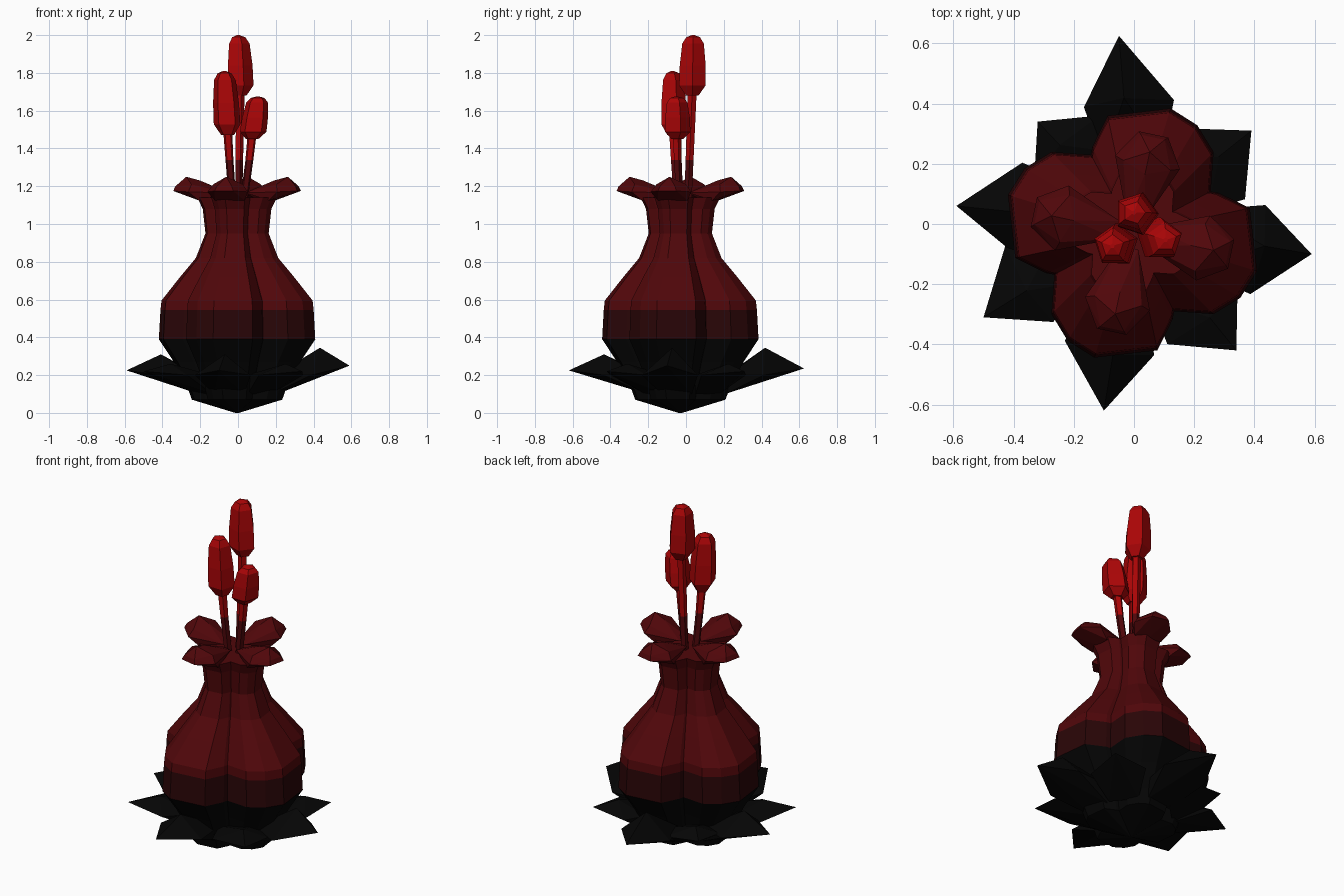
import bpy, bmesh
from math import cos, sin, radians, atan2, hypot, tau
from mathutils import Vector, Matrix

if "Cube" in bpy.data.objects:
    bpy.data.objects.remove(bpy.data.objects["Cube"])


def material(name, rgb):
    m = bpy.data.materials.new(name)
    m.use_nodes = True
    m.diffuse_color = (*rgb, 1)
    m.node_tree.nodes["Principled BSDF"].inputs["Base Color"].default_value = (*rgb, 1)
    return m


BLACK = material("near black", (0.0015, 0.0015, 0.0015))
MAROON = material("dark maroon", (0.022, 0.0015, 0.002))
DEEP_RED = material("deep red", (0.08, 0.002, 0.003))
BRIGHT_RED = material("bright red", (0.40, 0.0015, 0.002))


def finish(bm, name, mats, rule=None):
    bmesh.ops.recalc_face_normals(bm, faces=bm.faces)
    if rule:
        for f in bm.faces:
            f.material_index = rule(f.calc_center_median())
    mesh = bpy.data.meshes.new(name)
    bm.to_mesh(mesh)
    bm.free()
    for m in mats:
        mesh.materials.append(m)
    ob = bpy.data.objects.new(name, mesh)
    bpy.context.collection.objects.link(ob)


def loft(rings):
    """Bridge equal rings of points and close both ends."""
    bm = bmesh.new()
    loops = [[bm.verts.new(p) for p in ring] for ring in rings]
    n = len(loops[0])
    for a, b in zip(loops, loops[1:]):
        for i in range(n):
            j = (i + 1) % n
            bm.faces.new((a[i], a[j], b[j], b[i]))
    for loop in (loops[0], loops[-1]):
        mid = bm.verts.new(sum((v.co for v in loop), Vector()) / n)
        for i in range(n):
            bm.faces.new((loop[i], loop[(i + 1) % n], mid))
    return bm


def hull(points, matrix, name, mats):
    bm = bmesh.new()
    for p in points:
        bm.verts.new(matrix @ Vector(p))
    res = bmesh.ops.convex_hull(bm, input=bm.verts)
    bmesh.ops.delete(bm, geom=res["geom_interior"], context="VERTS")
    finish(bm, name, mats)


# Four-lobed flask body: lobe outline swept up a height profile
CENTRE = Vector((-0.005, -0.03, 0))
TURN = -12
LOBE = [(-50, 0.68), (-33, 0.88), (-19, 0.965), (-5, 1), (24, 0.92), (37, 0.73)]
PROFILE = [(0, 0.01), (0.07, 0.25), (0.15, 0.28), (0.27, 0.35), (0.39, 0.433),
           (0.545, 0.424), (0.595, 0.418), (0.72, 0.315), (0.82, 0.228),
           (0.95, 0.175), (1.08, 0.19), (1.14, 0.22)]
rings = []
for z, r in PROFILE:
    rings.append([CENTRE + Vector((r * k * cos(a), r * k * sin(a), z))
                  for q in range(4) for off, k in LOBE
                  for a in [radians(TURN + 90 * q + off)]])
finish(loft(rings), "flask_body", [BLACK, MAROON, DEEP_RED],
       lambda c: 0 if c.z < 0.39 else 1 if c.z < 0.545 else 2)


# Curled petals around the mouth
def mirrored(points, shift=0):
    return [(x, s * y + shift, z) for x, y, z in points for s in (1, -1)]


PETAL = mirrored([(0.335, 0.05, 1.175), (0.325, 0.04, 1.2), (0.24, 0.11, 1.17),
                  (0.23, 0.08, 1.21), (0.05, 0.03, 1.165), (0.19, 0.08, 1.125)])
PETAL += [(0.275, 0, 1.25), (0.20, 0, 1.23), (0.20, 0, 1.125)]
for q in range(4):
    place = Matrix.Translation(CENTRE) @ Matrix.Rotation(radians(TURN + 90 * q), 4, "Z")
    hull(PETAL, place, f"mouth_petal_{q + 1}", [DEEP_RED])

# Pointed leaves round the base: tip position, shoulder radius, crest height
LEAVES = [((0.59, -0.10, 0.25), 0.42, 0.345), ((-0.05, 0.625, 0.235), 0.40, 0.345),
          ((-0.59, 0.06, 0.225), 0.39, 0.31), ((-0.10, -0.62, 0.225), 0.42, 0.31),
          ((0.39, 0.31, 0.22), 0.34, 0.26), ((-0.32, 0.34, 0.22), 0.34, 0.26),
          ((-0.50, -0.31, 0.22), 0.40, 0.26), ((0.34, -0.42, 0.22), 0.38, 0.26)]
for i, ((x, y, z), r, crest) in enumerate(LEAVES):
    pts = mirrored([(r, 0.15, 0.2), (0.2, 0.08, 0.1), (0.22, 0.1, 0.2)], -0.015)
    pts += [(hypot(x, y), 0, z), (r + 0.02, 0, crest), (r - 0.02, 0, 0.175)]
    hull(pts, Matrix.Rotation(atan2(y, x), 4, "Z"), f"base_leaf_{i + 1}", [BLACK])


# Stems and five-sided buds
def tube(stations, phase):
    return loft([[Vector((c[0] + r * cos(tau * i / 5 + phase),
                          c[1] + r * sin(tau * i / 5 + phase), c[2]))
                  for i in range(5)] for c, r in stations])


BUD = [(0, 0.035), (0.17, 0.074), (0.5, 0.072), (0.86, 0.06), (0.965, 0.038), (1, 0.008)]
STALKS = [((0, 0.005, 1.0), (0.01, 0.033, 1.68), (0.0, 0.038, 2.0), 0),
          ((-0.02, -0.04, 1.0), (-0.055, -0.07, 1.47), (-0.072, -0.073, 1.81), 0.31),
          ((0.015, -0.03, 1.0), (0.075, -0.05, 1.45), (0.105, -0.053, 1.675), 0.31)]
for i, (root, neck, top, phase) in enumerate(STALKS):
    root, neck, top = map(Vector, (root, neck, top))
    joint = root.lerp(neck, (1.34 - root.z) / (neck.z - root.z))
    finish(tube([(root, 0.02), (joint, 0.022), (neck + Vector((0, 0, 0.03)), 0.025)], phase),
           f"stem_{i + 1}", [DEEP_RED, BRIGHT_RED], lambda c: int(c.z > 1.34))
    finish(tube([(neck.lerp(top, t), r) for t, r in BUD], phase), f"bud_{i + 1}", [BRIGHT_RED])
